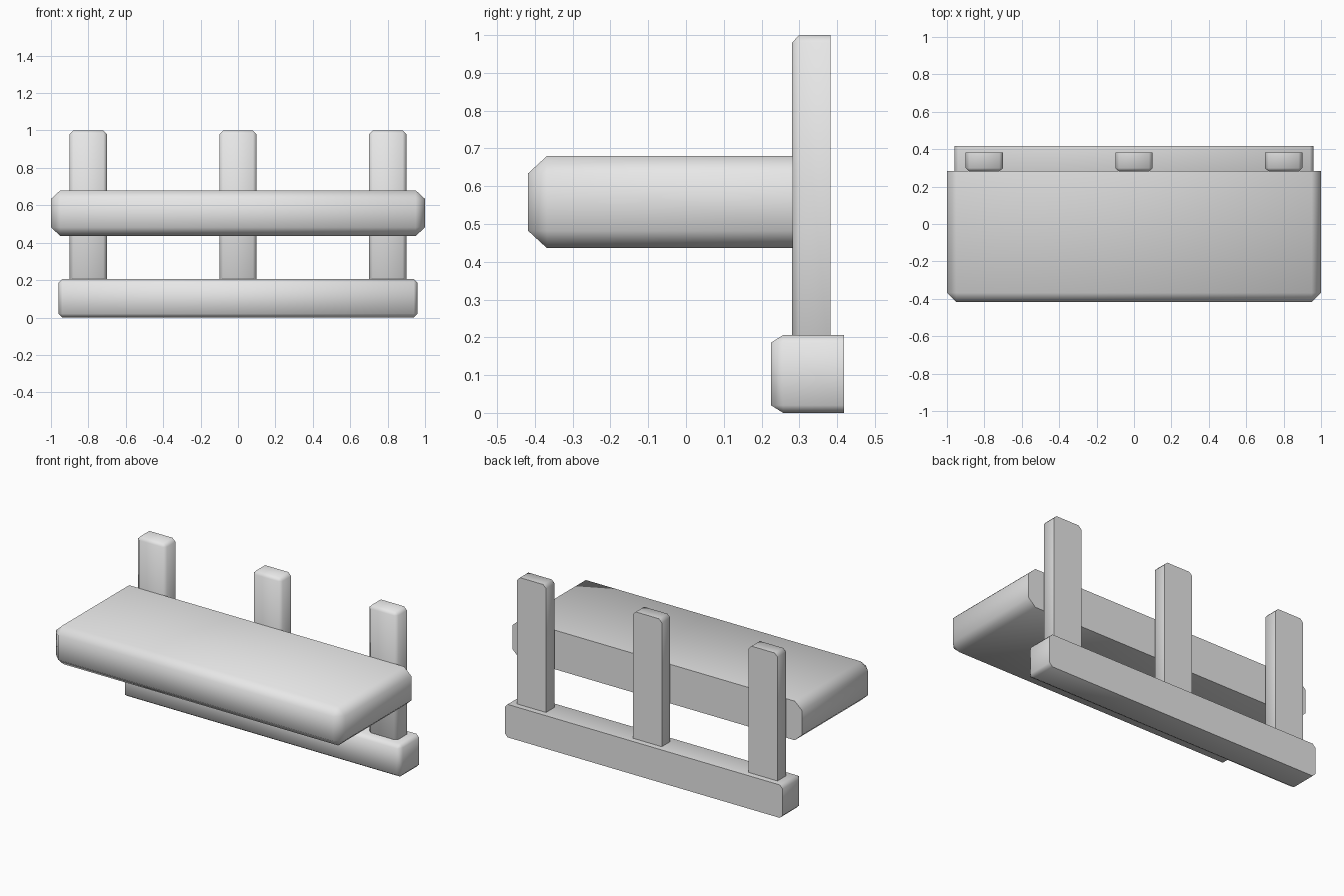
import bpy
import bmesh
import math
from mathutils import Vector

cube = bpy.data.objects.get("Cube")
if cube:
    bpy.data.objects.remove(cube, do_unlink=True)

grey = bpy.data.materials.new("light grey")
grey.use_nodes = True
colour = (0.8, 0.8, 0.8, 1)
grey.diffuse_color = colour
grey.node_tree.nodes["Principled BSDF"].inputs["Base Color"].default_value = colour


def chamfered_block(name, low, high, chamfer):
    """Box with every edge chamfered except those around its flat back."""
    low, high, chamfer = Vector(low), Vector(high), Vector(chamfer)
    size, centre = high - low, (low + high) / 2
    bm = bmesh.new()
    bmesh.ops.create_cube(bm, size=1)
    # Work in chamfer units, so each axis can have its own chamfer width
    bmesh.ops.scale(bm, vec=[s / c for s, c in zip(size, chamfer)], verts=bm.verts)
    edges = [e for e in bm.edges if not all(v.co.y > 0 for v in e.verts)]
    bmesh.ops.bevel(bm, geom=edges, offset=1, offset_type='OFFSET',
                    segments=1, affect='EDGES', clamp_overlap=True)
    bmesh.ops.scale(bm, vec=chamfer, verts=bm.verts)
    bmesh.ops.recalc_face_normals(bm, faces=bm.faces)
    mesh = bpy.data.meshes.new(name)
    bm.to_mesh(mesh)
    bm.free()
    mesh.materials.append(grey)
    obj = bpy.data.objects.new(name, mesh)
    obj.location = centre
    bpy.context.collection.objects.link(obj)
    # Soft chamfers, sharp edges round the back
    bpy.ops.object.select_all(action='DESELECT')
    obj.select_set(True)
    bpy.context.view_layer.objects.active = obj
    bpy.ops.object.shade_smooth_by_angle(angle=math.radians(60))
    return obj


# Thick shelf in front of the posts
chamfered_block("shelf", (-1, -0.418, 0.436), (1, 0.283, 0.68), (0.05, 0.05, 0.046))

# Long base rail
chamfered_block("base_rail", (-0.96, 0.225, 0), (0.96, 0.418, 0.206), (0.02, 0.032, 0.02))

# Upright posts standing in the rail
for label, x in (("right", -0.8), ("middle", 0), ("left", 0.8)):
    chamfered_block(label + "_post", (x - 0.1, 0.281, 0.1), (x + 0.1, 0.382, 1),
                    (0.02, 0.018, 0.02))
